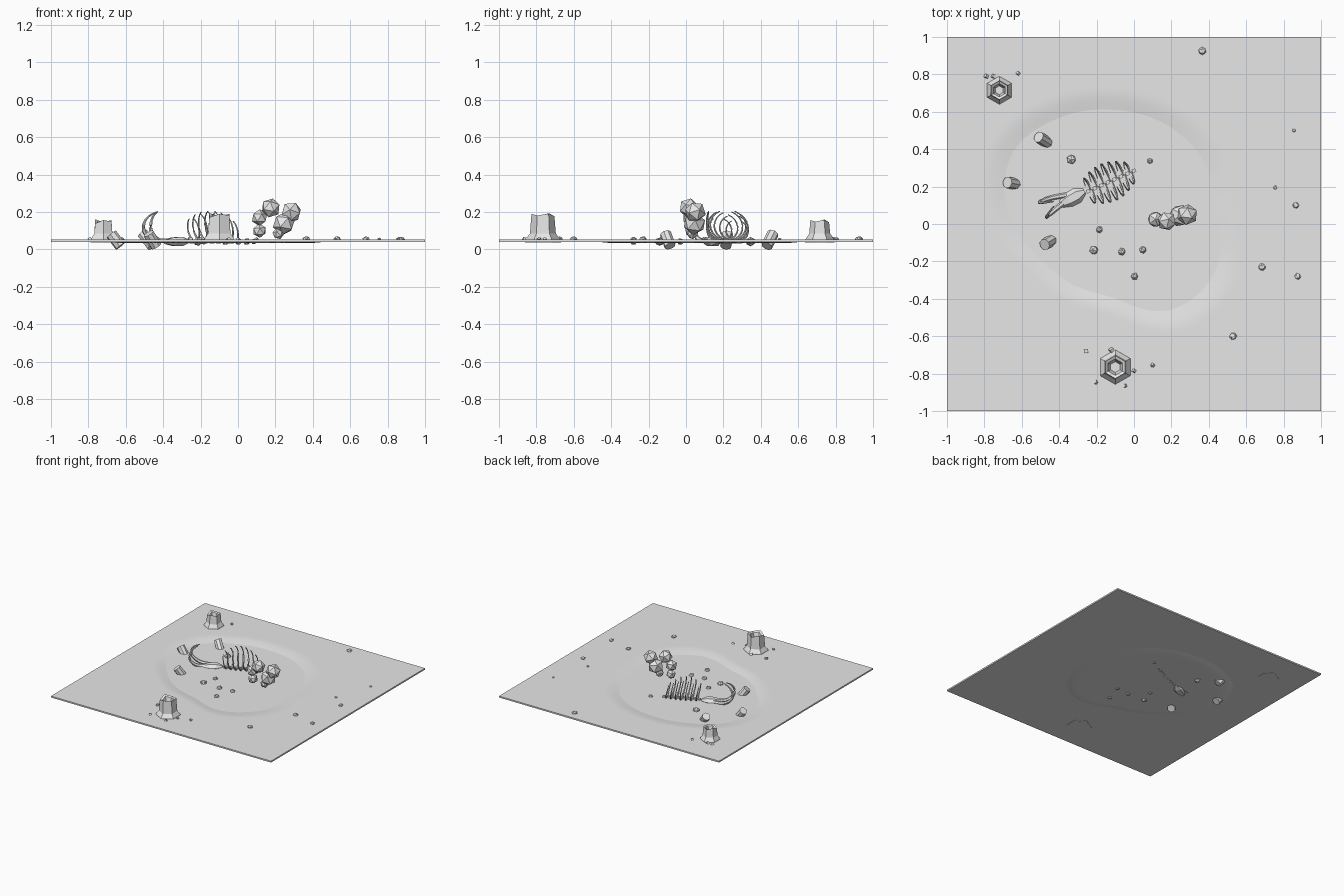
import bpy, bmesh, math, random
from mathutils import Vector, Matrix, Euler

if "Cube" in bpy.data.objects:
    bpy.data.objects.remove(bpy.data.objects["Cube"])

random.seed(4)
stone = bpy.data.materials.new("pale grey")
stone.diffuse_color = (0.8, 0.8, 0.8, 1)
stone.use_nodes = True
stone.node_tree.nodes["Principled BSDF"].inputs["Base Color"].default_value = stone.diffuse_color


def finish(name, bm, smooth=False):
    bmesh.ops.recalc_face_normals(bm, faces=bm.faces)
    me = bpy.data.meshes.new(name)
    bm.to_mesh(me)
    bm.free()
    me.materials.append(stone)
    ob = bpy.data.objects.new(name, me)
    bpy.context.collection.objects.link(ob)
    for p in me.polygons:
        p.use_smooth = smooth
    return ob


def add_rings(bm, rings, cap_start=True, cap_end=True):
    """Skin a list of equally long point loops."""
    loops = [[bm.verts.new(p) for p in r] for r in rings]
    n = len(loops[0])
    for a, b in zip(loops, loops[1:]):
        for i in range(n):
            bm.faces.new((a[i], a[(i + 1) % n], b[(i + 1) % n], b[i]))
    if cap_start:
        bm.faces.new(loops[0][::-1])
    if cap_end:
        bm.faces.new(loops[-1])


def add_tube(bm, path, radii, sides=6):
    path = [Vector(p) for p in path]
    rings = []
    for i, p in enumerate(path):
        t = path[min(i + 1, len(path) - 1)] - path[max(i - 1, 0)]
        q = t.to_track_quat('Z', 'Y')
        rings.append([p + q @ Vector((radii[i] * math.cos(k * math.tau / sides),
                                      radii[i] * math.sin(k * math.tau / sides), 0))
                      for k in range(sides)])
    add_rings(bm, rings)


def catmull(p, t):
    a, b, c, d = p
    return 0.5 * (2 * b + (c - a) * t + (2 * a - 5 * b + 4 * c - d) * t * t
                  + (3 * b - a - 3 * c + d) * t ** 3)


# Ground sheet with a shallow egg-shaped basin dipping through its underside
TOP, BOTTOM, DEPTH = 0.053, 0.041, 0.018
RADII = [0.55, 0.55, 0.54, 0.54, 0.575, 0.62, 0.565, 0.475, 0.45, 0.465, 0.61, 0.63]


def ground_z(x, y):
    dx, dy = x + 0.11, y - 0.07
    a = (math.atan2(dy, dx) % math.tau) / (math.pi / 6)
    i = int(a)
    rim = catmull([RADII[(i + k) % 12] for k in (-1, 0, 1, 2)], a - i)
    u = (1.2 - math.hypot(dx, dy) / rim) / 0.325
    u = max(0, min(1, u))
    return TOP - DEPTH * u * u * (3 - 2 * u)


bm = bmesh.new()
bmesh.ops.create_grid(bm, x_segments=110, y_segments=110, size=1)
for v in bm.verts:
    v.co.z = ground_z(v.co.x, v.co.y)
finish("ground_surface", bm, True)

bm = bmesh.new()
corners = [(-1, -1), (1, -1), (1, 1), (-1, 1)]
add_rings(bm, [[(x, y, z) for x, y in corners] for z in (BOTTOM, TOP)], cap_end=False)
finish("ground_underside", bm)


# Broken hollow stumps with flared roots
def stump(name, x, y, r, height):
    bm = bmesh.new()
    jag = [0, -0.012, 0.004, -0.018, 0, -0.008]
    profile = [(1.0, 0.038, 0), (0.95, 0.058, 0), (0.72, 0.085, 0), (0.64, height, 1),
               (0.46, height - 0.008, 1), (0.3, height - 0.06, 0)]
    rings = []
    for f, z, j in profile:
        rings.append([(x + r * f * math.cos(math.radians(30 + 60 * k)),
                       y + r * f * math.sin(math.radians(30 + 60 * k)),
                       z + j * jag[k]) for k in range(6)])
    add_rings(bm, rings)
    finish(name, bm)


stump("stump_back", -0.72, 0.715, 0.078, 0.157)
stump("stump_front", -0.10, -0.765, 0.096, 0.19)


# Loose chips, pebbles and basin stones
def scatter(name, spots, z, cube=False, squash=0.8):
    bm = bmesh.new()
    for x, y, r in spots:
        m = (Matrix.Translation((x, y, z)) @ Matrix.Diagonal((1, 1, squash, 1))
             @ Euler([random.uniform(0, 3) for _ in range(3)]).to_matrix().to_4x4())
        if cube:
            bmesh.ops.create_cube(bm, size=r * 1.5, matrix=m)
        else:
            bmesh.ops.create_icosphere(bm, subdivisions=1, radius=r, matrix=m)
    finish(name, bm)


scatter("wood_chips", [(-0.79, 0.79, 0.011), (-0.75, 0.79, 0.013), (-0.62, 0.805, 0.01),
                       (-0.255, -0.68, 0.013), (-0.12, -0.675, 0.014), (0.0, -0.785, 0.01),
                       (0.1, -0.755, 0.01), (-0.205, -0.845, 0.011), (-0.05, -0.865, 0.011)],
        0.056, True)
scatter("pebbles", [(0.365, 0.925, 0.022), (0.855, 0.5, 0.01), (0.755, 0.195, 0.011),
                    (0.865, 0.1, 0.018), (0.685, -0.23, 0.021), (0.875, -0.28, 0.018),
                    (0.53, -0.6, 0.021)], 0.056, squash=0.7)
scatter("basin_stones", [(-0.335, 0.345, 0.027), (0.085, 0.337, 0.016), (-0.185, -0.03, 0.019),
                         (-0.215, -0.14, 0.025), (-0.065, -0.148, 0.021),
                         (0.047, -0.138, 0.02), (0.003, -0.28, 0.02)], 0.042, squash=0.95)

# Leaning log stubs
for i, (a, b) in enumerate([((-0.51, 0.465, 0.085), (-0.458, 0.432, 0.018)),
                            ((-0.677, 0.222, 0.082), (-0.628, 0.213, 0.018)),
                            ((-0.478, -0.11, 0.085), (-0.437, -0.085, 0.018))]):
    bm = bmesh.new()
    add_tube(bm, [b, a], [0.031, 0.031], 8)
    finish(f"log_stub_{i + 1}", bm)

# Cluster of faceted boulders
for i, (x, y, z, r) in enumerate([(0.115, 0.025, 0.17, 0.045), (0.175, 0.015, 0.222, 0.053),
                                  (0.285, 0.05, 0.20, 0.057), (0.115, 0.03, 0.10, 0.038),
                                  (0.245, 0.045, 0.138, 0.062), (0.215, 0.035, 0.085, 0.032)]):
    bm = bmesh.new()
    rot = Euler((i * 0.7, i * 1.1, i * 0.4)).to_matrix().to_4x4()
    bmesh.ops.create_icosphere(bm, subdivisions=1, radius=r,
                               matrix=Matrix.Translation((x, y, z)) @ rot)
    finish(f"boulder_{i + 1}", bm)

# Spine and upturned ribs
start, end = Vector((-0.245, 0.175, 0.042)), Vector((0.0, 0.285, 0.042))
along = (end - start).normalized()
side = Vector((-along.y, along.x, 0))
turn = Matrix.Rotation(math.atan2(along.y, along.x), 4, 'Z')
spine, ribs = bmesh.new(), bmesh.new()
for i in range(8):
    c = start.lerp(end, i / 7)
    bmesh.ops.create_cube(spine, size=0.02, matrix=Matrix.Translation(c) @ turn)
for i in range(7):
    c = start.lerp(end, (i + 0.2) / 7)
    bulge = math.sin(math.pi * (i + 1.2) / 8)
    w, h = 0.045 + 0.06 * bulge, 0.09 + 0.08 * bulge
    for s in (-1, 1):
        path, radii = [], []
        for k in range(11):
            a = math.radians(-90 + 155 * k / 10)
            path.append(c + side * s * w * math.cos(a) - along * 0.012 * math.sin(a)
                        + Vector((0, 0, h / 2 * (1 + math.sin(a)))))
            radii.append(0.0065 - 0.0035 * k / 10)
        add_tube(ribs, path, radii, 5)
finish("spine", spine)
finish("ribs", ribs)

# Skull lying on the basin floor
bm = bmesh.new()
head = Vector((-0.265, 0.175, 0.045))
nose = Vector((-0.39, 0.105, 0.04))
add_tube(bm, [head.lerp(nose, t) for t in (0, 0.3, 0.65, 1)], [0.016, 0.042, 0.04, 0.02], 6)
for v in bm.verts:
    v.co.z = 0.042 + (v.co.z - 0.042) * 0.65
finish("skull", bm)

# Curved tusks sweeping out, up and back
for name, pts in (("tusk_back", [(-0.36, 0.155, 0.045), (-0.44, 0.14, 0.05), (-0.495, 0.122, 0.085),
                                 (-0.505, 0.115, 0.13), (-0.48, 0.115, 0.175), (-0.43, 0.12, 0.203)]),
                  ("tusk_front", [(-0.375, 0.115, 0.045), (-0.425, 0.075, 0.05), (-0.46, 0.045, 0.085),
                                  (-0.467, 0.037, 0.13), (-0.455, 0.06, 0.175), (-0.43, 0.095, 0.2)])):
    ext = [Vector(pts[0])] + [Vector(p) for p in pts] + [Vector(pts[-1])]
    path = [catmull(ext[i:i + 4], t / 3) for i in range(5) for t in range(3)] + [ext[-1]]
    bm = bmesh.new()
    n = len(path) - 1
    add_tube(bm, path, [0.014 - 0.011 * (k / n) ** 1.5 for k in range(n + 1)], 6)
    finish(name, bm)
